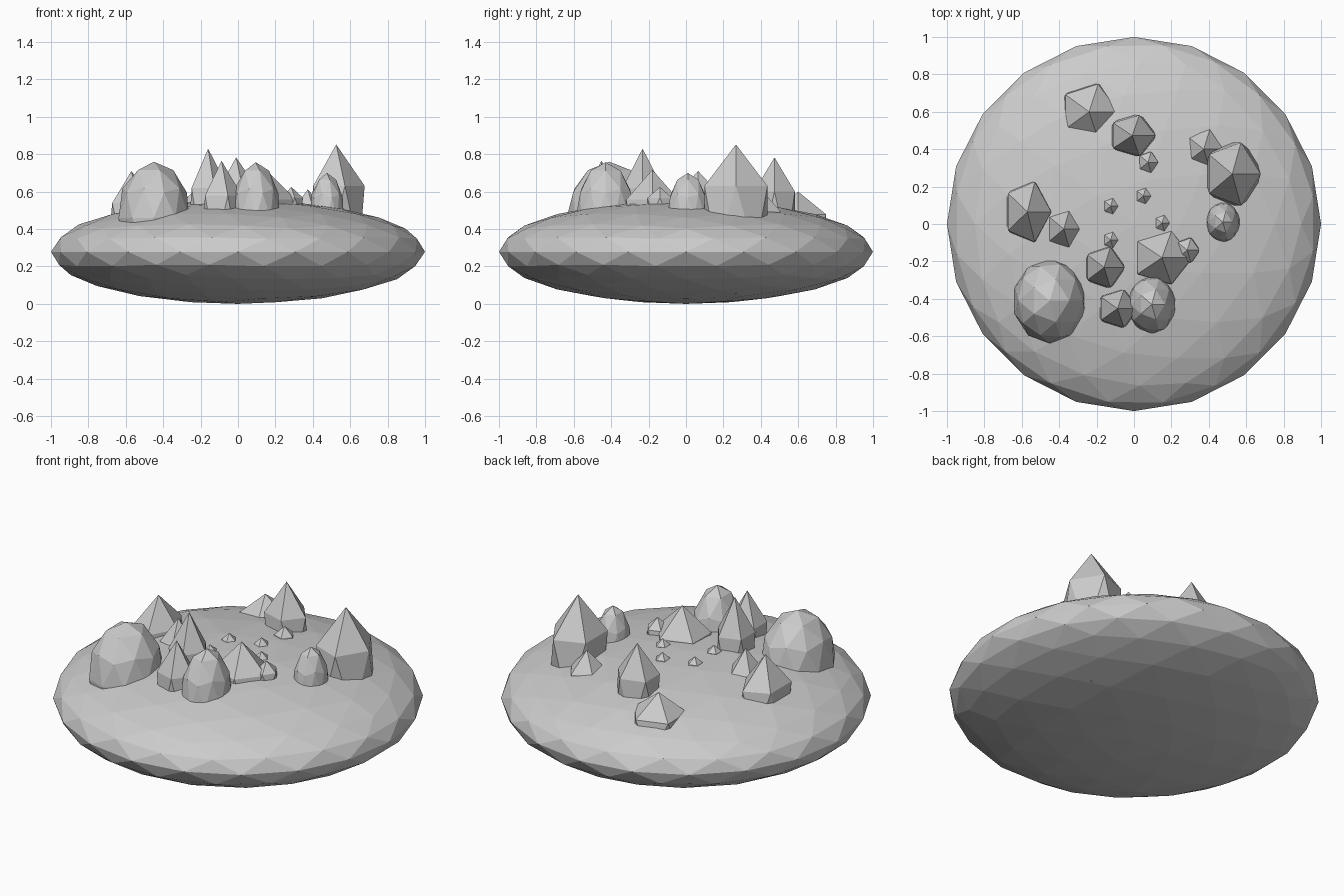
import bpy

# One plain stone grey for everything
grey = bpy.data.materials.new("stone_grey")
grey.diffuse_color = (0.6, 0.6, 0.6, 1)


def stone(name, detail, x, y, top, rx, ry, rz):
    """Flat-shaded stretched icosphere whose highest point is at (x, y, top)."""
    bpy.ops.mesh.primitive_ico_sphere_add(subdivisions=detail, radius=1,
                                          location=(x, y, top - rz))
    ob = bpy.context.object
    ob.name = ob.data.name = name
    ob.scale = (rx, ry, rz)
    bpy.ops.object.transform_apply(location=False, rotation=False, scale=True)
    ob.data.materials.append(grey)


# Flattened island base
stone("island_base", 3, 0, 0, 0.557, 1, 1, 0.2785)

# Rounded boulders
boulders = [
    (-0.45, -0.41, 0.76, 0.198, 0.228, 0.30),
    (0.095, -0.43, 0.757, 0.135, 0.16, 0.30),
    (0.475, 0.01, 0.70, 0.095, 0.112, 0.24),
]
for i, b in enumerate(boulders):
    stone(f"boulder_{i + 1}", 2, *b)

# Pointed rocks
rocks = [
    (0.525, 0.267, 0.852, 0.17, 0.198, 0.40),
    (-0.24, 0.60, 0.60, 0.175, 0.175, 0.22),
    (-0.01, 0.473, 0.783, 0.14, 0.128, 0.33),
    (-0.57, 0.065, 0.71, 0.142, 0.188, 0.31),
    (-0.375, -0.027, 0.66, 0.105, 0.12, 0.24),
    (0.373, 0.40, 0.612, 0.115, 0.123, 0.21),
    (0.15, -0.18, 0.717, 0.18, 0.165, 0.29),
    (-0.16, -0.232, 0.83, 0.122, 0.127, 0.38),
    (-0.088, -0.452, 0.765, 0.122, 0.118, 0.335),
]
for i, r in enumerate(rocks):
    stone(f"pointed_rock_{i + 1}", 1, *r)

# Small pebbles
pebbles = [
    (-0.125, 0.095, 0.59, 0.045), (0.05, 0.15, 0.59, 0.045),
    (0.15, 0.005, 0.59, 0.045), (-0.125, -0.085, 0.59, 0.045),
    (0.075, 0.33, 0.595, 0.06), (0.285, -0.14, 0.625, 0.07),
]
for i, (x, y, top, r) in enumerate(pebbles):
    stone(f"pebble_{i + 1}", 1, x, y, top, r, r * 1.1, r * 1.5)
